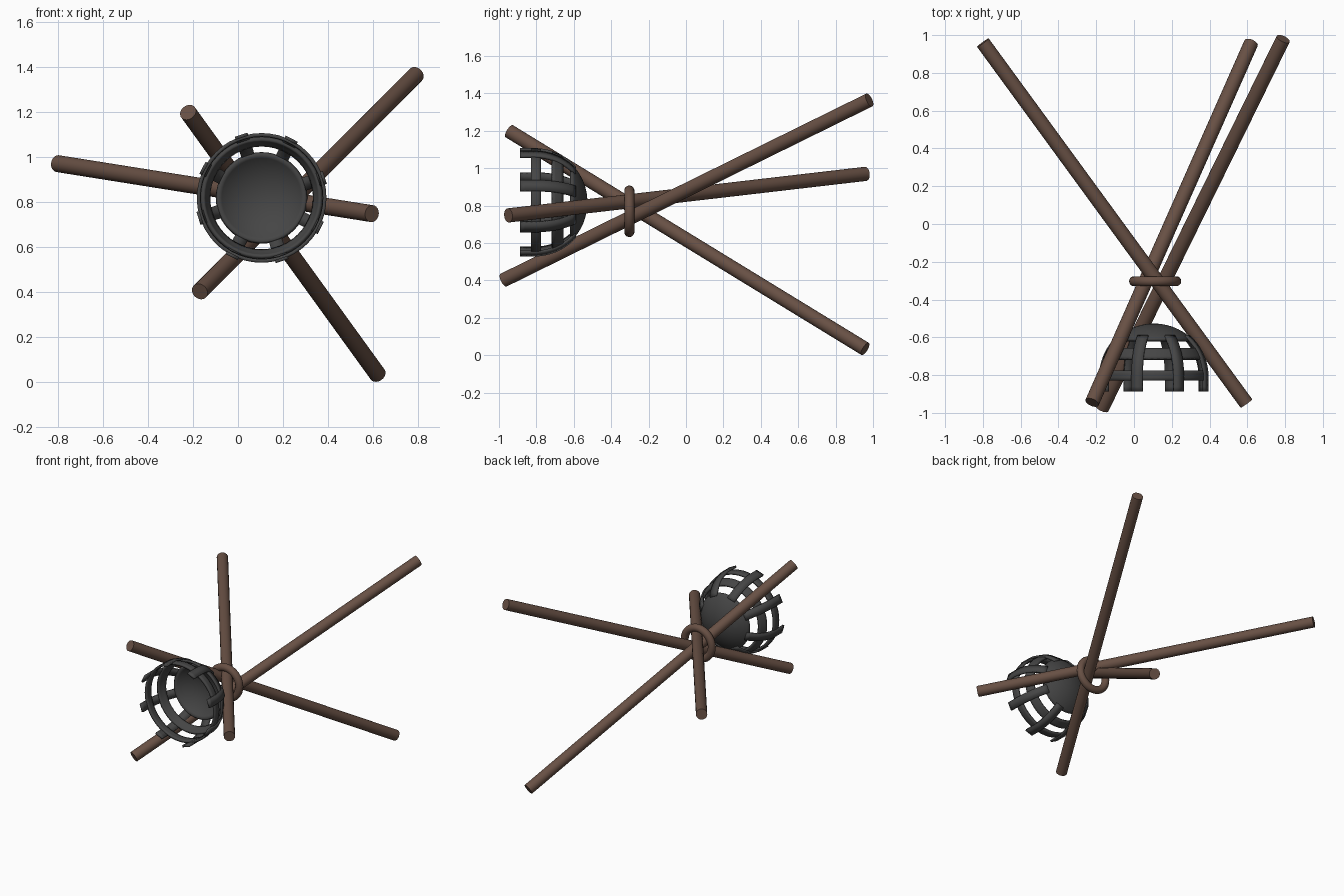
import bpy, bmesh, math
from mathutils import Vector

if "Cube" in bpy.data.objects:
    bpy.data.objects.remove(bpy.data.objects["Cube"])

CX, CZ = 0.105, 0.818      # basket axis (runs along y)
EQ, DEPTH = -0.81, 0.275   # basket equator y and dome depth


def material(name, col):
    m = bpy.data.materials.new(name)
    m.diffuse_color = (*col, 1)
    m.use_nodes = True
    m.node_tree.nodes["Principled BSDF"].inputs["Base Color"].default_value = m.diffuse_color
    return m


wood = material("brown wood", (0.137, 0.080, 0.058))
iron = material("dark iron", (0.060, 0.060, 0.060))


def finish(ob, mat, angle=40):
    ob.data.materials.append(mat)
    bpy.ops.object.select_all(action='DESELECT')
    ob.select_set(True)
    bpy.context.view_layer.objects.active = ob
    bpy.ops.object.shade_smooth_by_angle(angle=math.radians(angle))


def pole(name, a, b, r=0.038):
    a, b = Vector(a), Vector(b)
    d = b - a
    bpy.ops.mesh.primitive_cylinder_add(vertices=20, radius=r, depth=d.length, location=(a + b) / 2)
    ob = bpy.context.object
    ob.name = name
    ob.rotation_mode = 'QUATERNION'
    ob.rotation_quaternion = d.to_track_quat('Z', 'Y')
    finish(ob, wood)


def dome_point(t, radius):
    """(radius, y) on the dome: t = 0 at the equator, 90 at the apex; t < 0 runs straight on."""
    if t < 0:
        return radius, EQ + DEPTH * math.radians(t)
    t = math.radians(t)
    return radius * math.cos(t), EQ + (DEPTH + radius - 0.28) * math.sin(t)


def sheet(name, rows, closed, thickness):
    """Grid of points thickened into a metal band or shell."""
    bm = bmesh.new()
    grid = [[bm.verts.new(p) for p in row] for row in rows]
    for r0, r1 in zip(grid, grid[1:]):
        n = len(r0)
        for i in range(n if closed else n - 1):
            j = (i + 1) % n
            bm.faces.new((r0[i], r0[j], r1[j], r1[i]))
    bmesh.ops.remove_doubles(bm, verts=bm.verts, dist=1e-5)
    bmesh.ops.recalc_face_normals(bm, faces=bm.faces)
    me = bpy.data.meshes.new(name)
    bm.to_mesh(me)
    bm.free()
    ob = bpy.data.objects.new(name, me)
    bpy.context.collection.objects.link(ob)
    s = ob.modifiers.new("thickness", 'SOLIDIFY')
    s.thickness, s.offset = thickness, 0
    finish(ob, iron)


def band(name, t0, t1, radius, steps, seg=48):
    rows = []
    for k in range(steps + 1):
        r, y = dome_point(t0 + (t1 - t0) * k / steps, radius)
        rows.append([(CX + r * math.cos(2 * math.pi * i / seg), y,
                      CZ + r * math.sin(2 * math.pi * i / seg)) for i in range(seg)])
    sheet(name, rows, True, 0.016)


def rib(name, angle, t0=-16, t1=50, radius=0.288, width=0.06, steps=12):
    c, s = math.cos(angle), math.sin(angle)
    rows = []
    for k in range(steps + 1):
        r, y = dome_point(t0 + (t1 - t0) * k / steps, radius)
        rows.append([(CX + r * c - w * s, y, CZ + r * s + w * c) for w in (-width / 2, width / 2)])
    sheet(name, rows, False, 0.014)


# Three crossed poles
pole("pole_left", (-0.80, 0.96, 0.97), (0.595, -0.95, 0.748))
pole("pole_right", (0.79, 0.98, 1.365), (-0.17, -0.975, 0.402))
pole("pole_low", (0.62, 0.958, 0.034), (-0.222, -0.945, 1.198))

# Binding ring round the crossing
bpy.ops.mesh.primitive_torus_add(location=(0.112, -0.303, 0.77), rotation=(math.pi / 2, 0, 0),
                                 major_radius=0.111, minor_radius=0.027,
                                 major_segments=40, minor_segments=14)
bpy.context.object.name = "binding_ring"
finish(bpy.context.object, wood)

# Basket: solid bowl, two hoops and eight ribs
band("basket_bowl", 45, 90, 0.28, 10)
band("inner_hoop", 20, 33, 0.28, 4)
band("outer_hoop", -4, 7, 0.28, 3)
for i in range(8):
    rib(f"basket_rib_{i + 1}", math.radians(18 + 45 * i))
